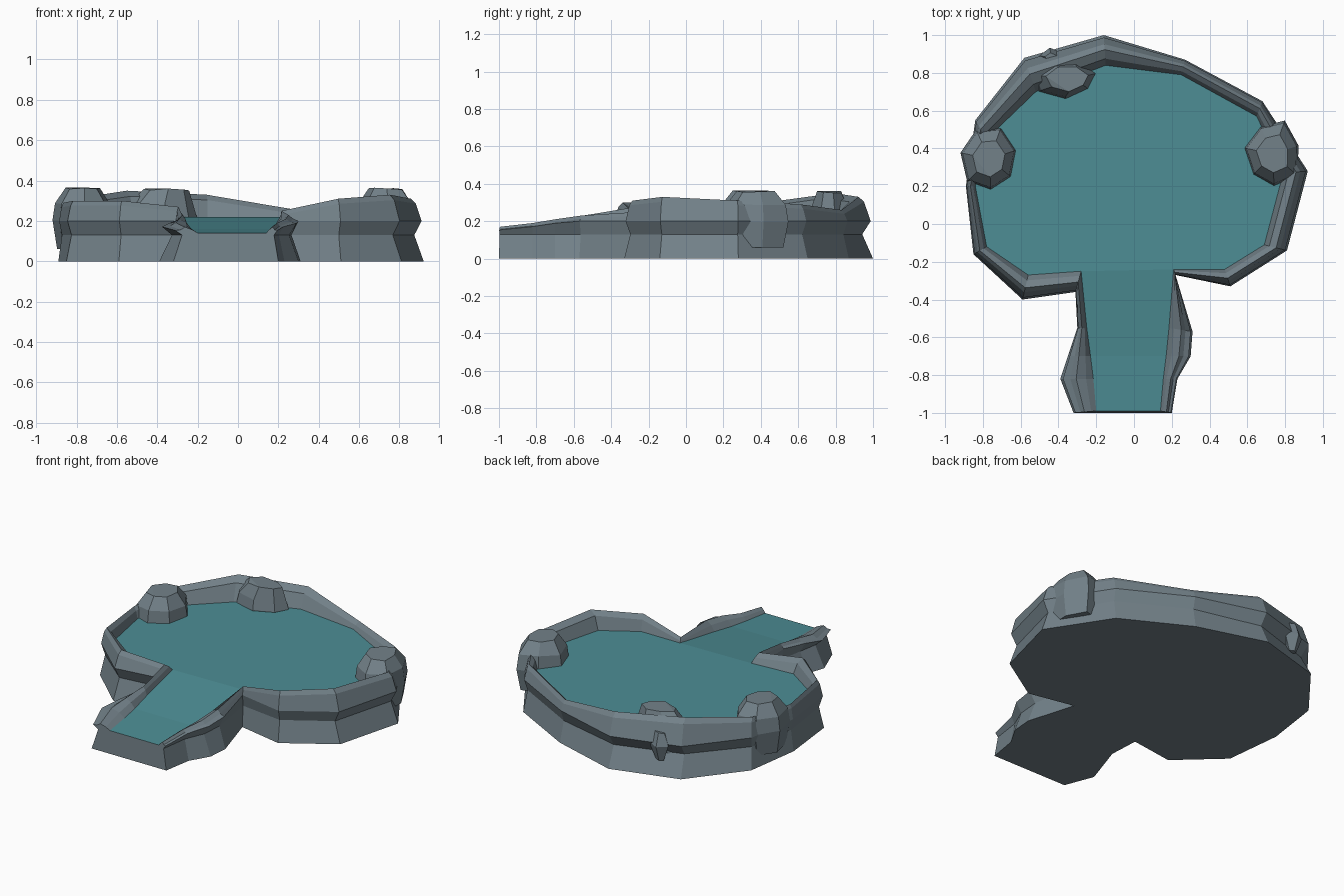
import bpy
import bmesh
import math
import random
from mathutils import Vector

default_cube = bpy.data.objects.get("Cube")
if default_cube:
    bpy.data.objects.remove(default_cube, do_unlink=True)


def make_material(name, colour):
    material = bpy.data.materials.new(name)
    material.use_nodes = True
    material.diffuse_color = (*colour, 1)
    shader = next(n for n in material.node_tree.nodes if n.type == "BSDF_PRINCIPLED")
    shader.inputs["Base Color"].default_value = (*colour, 1)
    shader.inputs["Roughness"].default_value = 0.9
    return material


stone = make_material("grey stone", (0.17, 0.22, 0.25))
water = make_material("teal water", (0.075, 0.27, 0.30))


def make_object(name, bm, material):
    mesh = bpy.data.meshes.new(name)
    bm.to_mesh(mesh)
    bm.free()
    mesh.materials.append(material)
    obj = bpy.data.objects.new(name, mesh)
    bpy.context.scene.collection.objects.link(obj)
    return obj


# Bank stations, clockwise from the channel mouth:
# outer x, outer y, water edge x, water edge y, crest height
stations = [
    (-.32, -1, -.20, -.99, .17), (-.39, -.82, -.215, -.82, .19),
    (-.35, -.7, -.23, -.7, .21), (-.30, -.55, -.25, -.55, .23),
    (-.31, -.36, -.28, -.25, .27), (-.59, -.40, -.56, -.27, .30),
    (-.85, -.16, -.78, -.12, .30), (-.89, .2, -.84, .2, .29),
    (-.84, .55, -.78, .45, .31), (-.58, .88, -.52, .7, .35),
    (-.16, 1, -.15, .84, .33), (.27, .87, .25, .79, .26),
    (.68, .65, .65, .57, .29), (.92, .28, .79, .27, .31),
    (.81, -.14, .69, -.11, .33), (.51, -.33, .48, -.24, .31),
    (.22, -.27, .21, -.24, .25), (.31, -.57, .185, -.55, .23),
    (.30, -.7, .17, -.7, .21), (.23, -.82, .155, -.82, .19),
    (.20, -1, .14, -.99, .17),
]
# The right bank has one station fewer before its junction
left_junction, right_junction = 4, len(stations) - 5


def water_level(y):
    """Flat pool, then a steep and a gentle run down the channel."""
    if y > -.3:
        return .22
    if y > -.7:
        return .16 + .06 * (y + .7) / .45
    return .14 + .02 * (y + 1) / .3


def cross_section(station):
    """Points over the bank from its foot to the water edge."""
    ox, oy, ix, iy, crest = station
    outer, inner = Vector((ox, oy, 0)), Vector((ix, iy, 0))
    level = water_level(iy)
    profile = [
        (0, 0),
        (.36, min(.13, crest * .78)),
        (.08, min(.2, crest * .9)),
        (.3, crest * .92),
        (.48, crest),
        (.78, max(crest * .92, level + .01)),
        (1, level),
    ]
    points = []
    for t, z in profile:
        p = outer.lerp(inner, t)
        points.append(Vector((p.x, p.y, z)))
    return points


sections = [cross_section(s) for s in stations]

# Stone basin: bank strip, flat underside and channel end wall
bm = bmesh.new()
rings = [[bm.verts.new(p) for p in section] for section in sections]
for a, b in zip(rings, rings[1:]):
    for k in range(len(a) - 1):
        bm.faces.new((a[k], a[k + 1], b[k + 1], b[k]))
bm.faces.new([ring[0] for ring in rings])
bm.faces.new(rings[0] + rings[-1][::-1])
bmesh.ops.recalc_face_normals(bm, faces=bm.faces)
make_object("stone_basin", bm, stone)

# Pool surface and channel stream
bm = bmesh.new()
edge = [bm.verts.new(section[-1]) for section in sections]
bm.faces.new(edge[left_junction:right_junction + 1])
for i in range(left_junction):
    bm.faces.new((edge[i], edge[i + 1], edge[-2 - i], edge[-1 - i]))
for face in bm.faces:
    face.normal_update()
    if face.normal.z < 0:
        face.normal_flip()
make_object("water_surface", bm, water)


def make_boulder(name, centre, radii, layers, seed, sides=7):
    """Faceted boulder; each layer is height, scale, x shift."""
    rng = random.Random(seed)
    wobble = [rng.uniform(.9, 1.08) for _ in range(sides)]
    bm = bmesh.new()
    for z, scale, shift in layers:
        for i, w in enumerate(wobble):
            angle = math.tau * (i + .3) / sides
            bm.verts.new((
                centre[0] + shift + radii[0] * scale * w * math.cos(angle),
                centre[1] + radii[1] * scale * w * math.sin(angle),
                z + rng.uniform(-.006, .006) * (z > .1)))
    hull = bmesh.ops.convex_hull(bm, input=bm.verts)
    loose = [v for v in bm.verts if not v.link_faces]
    bmesh.ops.delete(bm, geom=loose, context="VERTS")
    bmesh.ops.dissolve_limit(bm, angle_limit=math.radians(8),
                             verts=bm.verts, edges=bm.edges)
    bmesh.ops.recalc_face_normals(bm, faces=bm.faces)
    make_object(name, bm, stone)


# Boulders straddling the bank
side_layers = [(.06, .85, 0), (.2, 1, 0), (.29, .92, 0), (.36, .58, 0)]
make_boulder("right_boulder", (-.765, .345), (.155, .18), side_layers, 3)
make_boulder("left_boulder", (.735, .37), (.15, .18), side_layers, 8)
make_boulder("back_boulder", (-.37, .77), (.17, .10),
             [(.12, .9, -.02), (.22, 1, 0), (.29, .9, 0), (.355, .65, .02)], 5)

# Small outcrop on the outside of the back wall
make_boulder("back_outcrop", (-.44, .88), (.07, .05),
             [(.09, .4, 0), (.19, 1, 0), (.26, .5, 0)], 2, sides=5)
